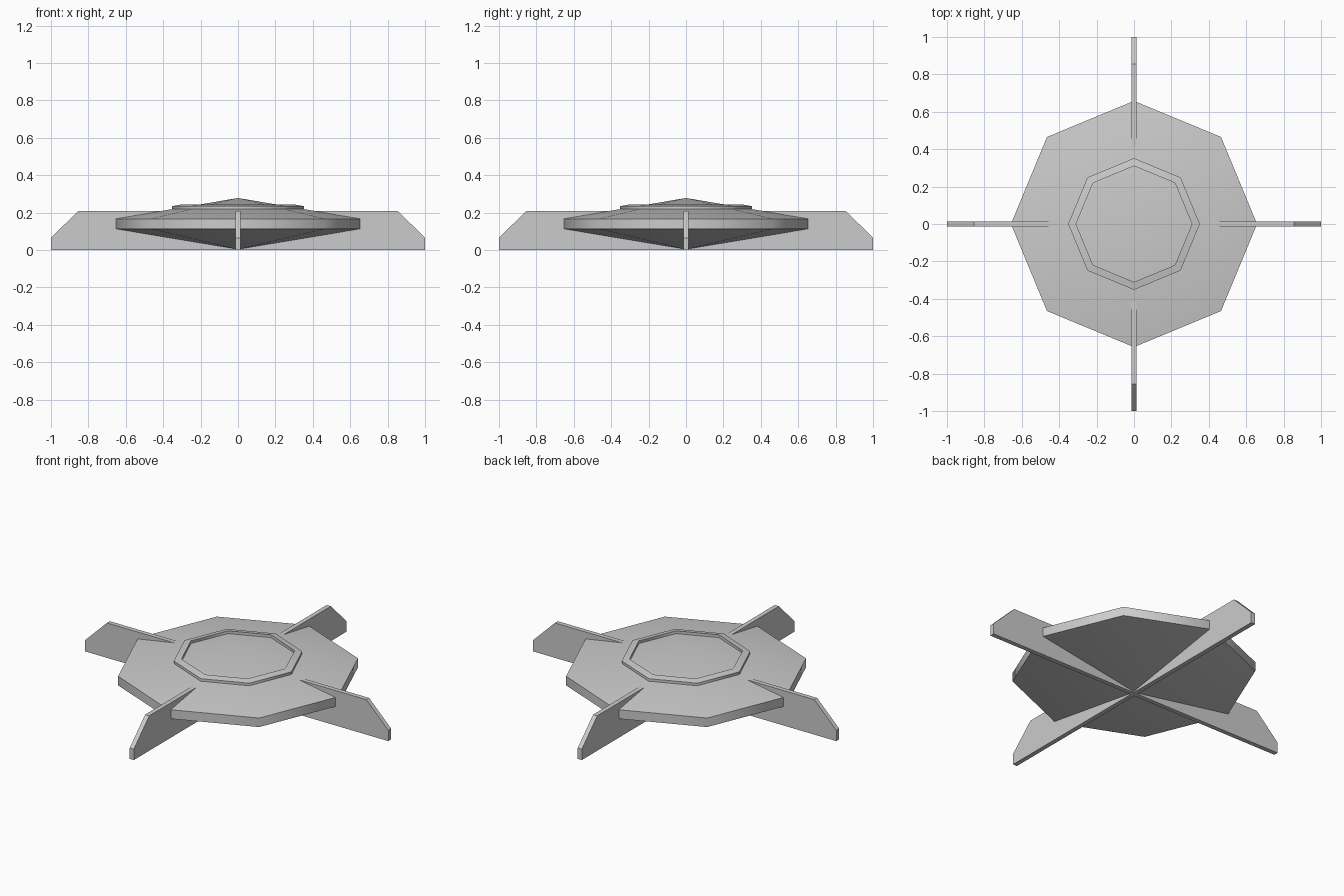
import bpy, math

if "Cube" in bpy.data.objects:
    bpy.data.objects.remove(bpy.data.objects["Cube"])

SIDES = 8


def make_object(name, verts, faces):
    mesh = bpy.data.meshes.new(name)
    mesh.from_pydata(verts, [], faces)
    mesh.update()
    obj = bpy.data.objects.new(name, mesh)
    bpy.context.collection.objects.link(obj)
    return obj


def smooth(obj, degrees):
    bpy.ops.object.select_all(action='DESELECT')
    obj.select_set(True)
    bpy.context.view_layer.objects.active = obj
    bpy.ops.object.shade_smooth_by_angle(angle=math.radians(degrees))


def lathe(name, profile, closed=False):
    """Spin an (r, z) profile, listed bottom-outside-top, into an octagon."""
    verts, rings = [], []
    for r, z in profile:
        start = len(verts)
        if r == 0:
            verts.append((0, 0, z))
            rings.append([start] * SIDES)
        else:
            for i in range(SIDES):
                a = 2 * math.pi * i / SIDES
                verts.append((r * math.cos(a), r * math.sin(a), z))
            rings.append(list(range(start, start + SIDES)))
    pairs = list(zip(rings, rings[1:]))
    if closed:
        pairs.append((rings[-1], rings[0]))
    faces = []
    for low, high in pairs:
        for i in range(SIDES):
            j = (i + 1) % SIDES
            # dict.fromkeys drops repeated apex indices, leaving triangles
            faces.append(list(dict.fromkeys((low[i], low[j], high[j], high[i]))))
    obj = make_object(name, verts, faces)
    smooth(obj, 50)
    return obj


def fin(name, angle, half=0.0135):
    """Extrude the side profile of a fin and turn it about z."""
    outline = [(0, 0), (1, 0), (1, 0.065), (0.855, 0.208), (0, 0.208)]
    n = len(outline)
    verts = [(x, y, z) for y in (-half, half) for x, z in outline]
    faces = [list(range(n)), list(range(2 * n - 1, n - 1, -1))]
    faces += [(i, i + n, (i + 1) % n + n, (i + 1) % n) for i in range(n)]
    obj = make_object(name, verts, faces)
    obj.rotation_euler.z = angle


# Saucer body: shallow cones above and below a straight rim
lathe("saucer_body", [(0, 0.003), (0.658, 0.113), (0.658, 0.167), (0, 0.278)])

# Raised ring around the dome
lathe("top_ring", [(0.31, 0.215), (0.352, 0.215), (0.352, 0.234), (0.31, 0.242)],
      closed=True)

# Four crossed fins
for i, side in enumerate(("right", "back", "left", "front")):
    fin(side + "_fin", i * math.pi / 2)
